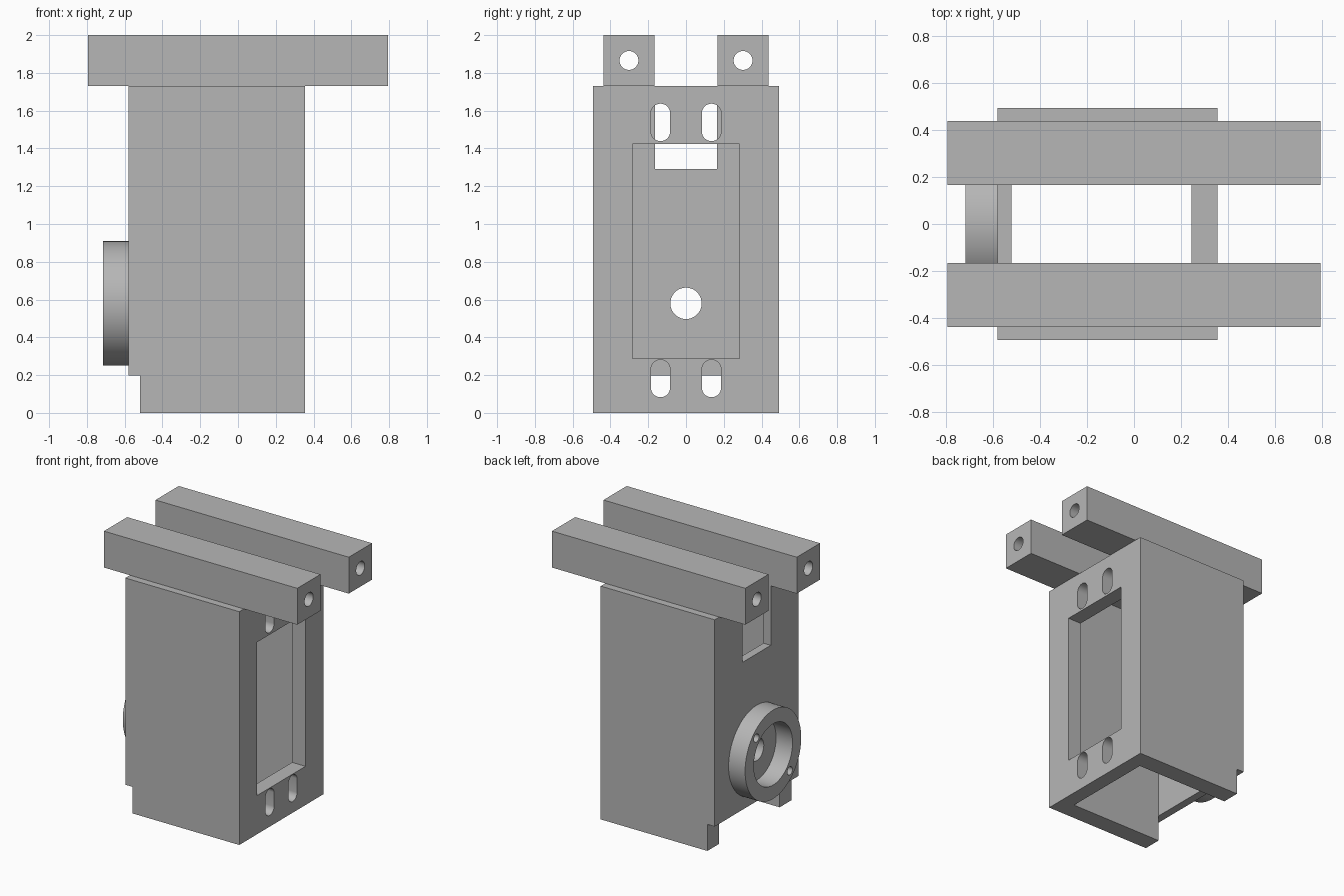
import bpy
import bmesh
from math import cos, sin, pi

if "Cube" in bpy.data.objects:
    bpy.data.objects.remove(bpy.data.objects["Cube"], do_unlink=True)

grey = bpy.data.materials.new("plain grey")
grey.use_nodes = True
grey.diffuse_color = (0.47, 0.47, 0.47, 1)
grey.node_tree.nodes["Principled BSDF"].inputs["Base Color"].default_value = grey.diffuse_color


def prism(name, outline, x0, x1):
    """Extrude a (y, z) outline along x."""
    bm = bmesh.new()
    face = bm.faces.new([bm.verts.new((x0, y, z)) for y, z in outline])
    side = bmesh.ops.extrude_face_region(bm, geom=[face])
    verts = [v for v in side["geom"] if isinstance(v, bmesh.types.BMVert)]
    bmesh.ops.translate(bm, verts=verts, vec=(x1 - x0, 0, 0))
    bmesh.ops.recalc_face_normals(bm, faces=bm.faces)
    mesh = bpy.data.meshes.new(name)
    bm.to_mesh(mesh)
    bm.free()
    mesh.materials.append(grey)
    obj = bpy.data.objects.new(name, mesh)
    bpy.context.collection.objects.link(obj)
    return obj


def rect(y0, y1, z0, z1):
    return [(y0, z0), (y1, z0), (y1, z1), (y0, z1)]


def slot(y, z, r, half=0.0, n=48):
    """Circle, or an upright slot when half is above zero."""
    pts = []
    for i in range(n):
        a = 2 * pi * (i + 0.5) / n
        pts.append((y + r * cos(a), z + r * sin(a) + (half if a < pi else -half)))
    return pts


def cut(obj, outline, x0, x1):
    """Subtract a prism from a part and discard the cutter."""
    cutter = prism("cutter", outline, x0, x1)
    cutter.hide_render = True
    mod = obj.modifiers.new("cut", "BOOLEAN")
    mod.operation = "DIFFERENCE"
    mod.solver = "EXACT"
    mod.object = cutter
    bpy.ops.object.select_all(action="DESELECT")
    bpy.context.view_layer.objects.active = obj
    obj.select_set(True)
    bpy.ops.object.modifier_apply(modifier=mod.name)
    bpy.data.objects.remove(cutter, do_unlink=True)


def smooth(obj):
    bpy.ops.object.select_all(action="DESELECT")
    bpy.context.view_layer.objects.active = obj
    obj.select_set(True)
    bpy.ops.object.shade_smooth_by_angle(angle=pi / 6)


BACK, BACK_IN, FRONT_IN, FRONT = -0.58, -0.52, 0.245, 0.355
TOP, HALF_W, INNER_W, AXIS_Z = 1.73, 0.492, 0.355, 0.58

# Housing: rectangular tube open at top and bottom
housing = prism("housing", rect(-HALF_W, HALF_W, 0, TOP), BACK, FRONT)
cut(housing, rect(-INNER_W, INNER_W, -0.1, TOP + 0.1), BACK_IN, FRONT_IN)
# Thin wall stops short of the floor and has a notch at the top
cut(housing, rect(-0.6, 0.6, -0.1, 0.197), BACK - 0.1, BACK_IN)
cut(housing, rect(-0.165, 0.165, 1.29, TOP + 0.1), BACK - 0.1, BACK_IN + 0.05)
# Shaft hole
cut(housing, slot(0, AXIS_Z, 0.083), BACK - 0.1, BACK_IN + 0.05)
# Window and mounting slots in the thick wall
cut(housing, rect(-0.284, 0.284, 0.287, 1.424), FRONT_IN - 0.05, FRONT + 0.1)
for y in (-0.135, 0.135):
    for z in (0.182, 1.538):
        cut(housing, slot(y, z, 0.051, 0.048), FRONT_IN - 0.05, FRONT + 0.1)
smooth(housing)

# Round flange with two small screw holes
flange = prism("flange_ring", slot(0, AXIS_Z, 0.329, n=96), -0.715, BACK)
cut(flange, slot(0, AXIS_Z, 0.227, n=96), -0.8, BACK + 0.1)
for s in (-1, 1):
    cut(flange, slot(s * 0.196, AXIS_Z + s * 0.196, 0.03, n=24), -0.8, BACK + 0.1)
smooth(flange)

# Two long rails with a bore through each
for name, s in (("front_rail", -1), ("back_rail", 1)):
    y = s * 0.302
    rail = prism(name, rect(y - 0.136, y + 0.136, TOP, 2.0), -0.793, 0.793)
    cut(rail, slot(y, 1.866, 0.05), -0.9, 0.9)
    smooth(rail)
